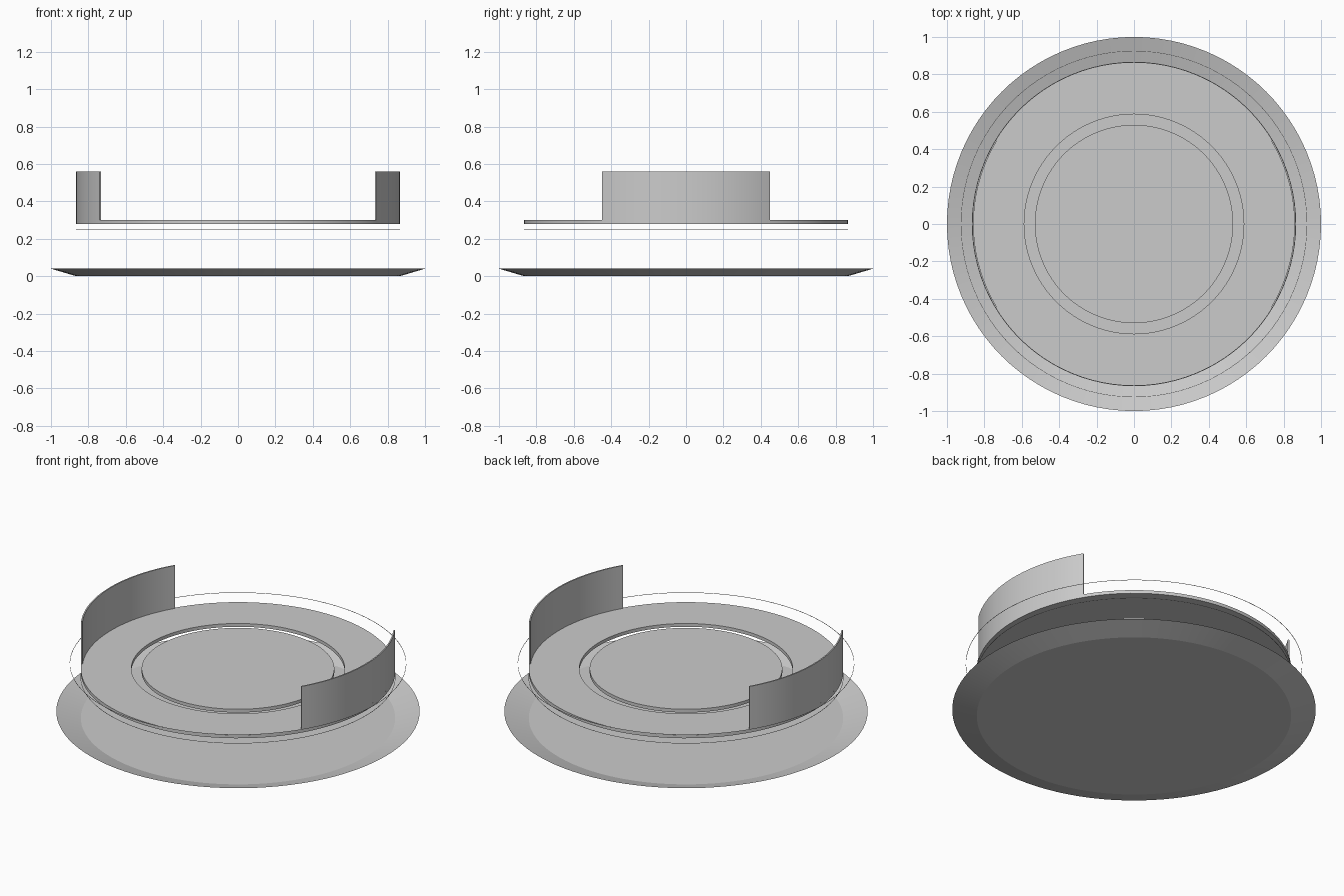
import bpy, math

if "Cube" in bpy.data.objects:
    bpy.data.objects.remove(bpy.data.objects["Cube"])

SEG = 96


def lathe(name, profile, closed=True, a0=0.0, a1=360.0, seg=SEG):
    """Sweep an (r, z) profile around z; r = 0 points become fans."""
    full = abs(a1 - a0) >= 360
    steps = seg if full else seg + 1
    verts, faces, n = [], [], len(profile)
    for i in range(steps):
        a = math.radians(a0 + (a1 - a0) * i / seg)
        verts += [(r * math.cos(a), r * math.sin(a), z) for r, z in profile]
    for i in range(seg):
        j = (i + 1) % steps
        for k in range(n if closed else n - 1):
            m = (k + 1) % n
            faces.append((i * n + k, j * n + k, j * n + m, i * n + m))
    if not full:
        faces.append(tuple(reversed(range(n))))
        faces.append(tuple((steps - 1) * n + k for k in range(n)))
    return finish(name, verts, faces)


def finish(name, verts, faces):
    me = bpy.data.meshes.new(name)
    me.from_pydata(verts, [], faces)
    ob = bpy.data.objects.new(name, me)
    bpy.context.collection.objects.link(ob)
    bpy.ops.object.select_all(action='DESELECT')
    ob.select_set(True)
    bpy.context.view_layer.objects.active = ob
    bpy.ops.object.shade_smooth_by_angle(angle=math.radians(10))
    return ob


def rect(r0, r1, z0, z1):
    return [(r0, z0), (r1, z0), (r1, z1), (r0, z1)]


# Shallow dish: flat floor with a flared rim, a thin sheet
dish_verts, dish_faces = [], []
for r, z in ((0.865, 0.0), (1.0, 0.04)):
    dish_verts += [(r * math.cos(2 * math.pi * i / SEG),
                    r * math.sin(2 * math.pi * i / SEG), z) for i in range(SEG)]
dish_faces.append(tuple(range(SEG)))
for i in range(SEG):
    j = (i + 1) % SEG
    dish_faces.append((j, i, SEG + i, SEG + j))
finish("dish", dish_verts, dish_faces)

# Floating flat ring and the disc set in its hole
lathe("flat_ring", rect(0.587, 0.865, 0.28, 0.30))
bpy.ops.mesh.primitive_cylinder_add(vertices=SEG, radius=0.53, depth=0.02,
                                    location=(0, 0, 0.29))
bpy.context.object.name = "centre_disc"
bpy.ops.object.shade_smooth_by_angle(angle=math.radians(30))

# Two curved side walls standing on the ring
for side, mid in (("right", 0), ("left", 180)):
    lathe(side + "_wall", rect(0.857, 0.865, 0.28, 0.56),
          a0=mid - 31.2, a1=mid + 31.2, seg=24)

# Hair-thin hoops above and below the ring
for name, r, z in (("upper_hoop", 0.925, 0.33), ("lower_hoop", 0.866, 0.25)):
    lathe(name, rect(r - 0.001, r + 0.001, z - 0.001, z + 0.001))
